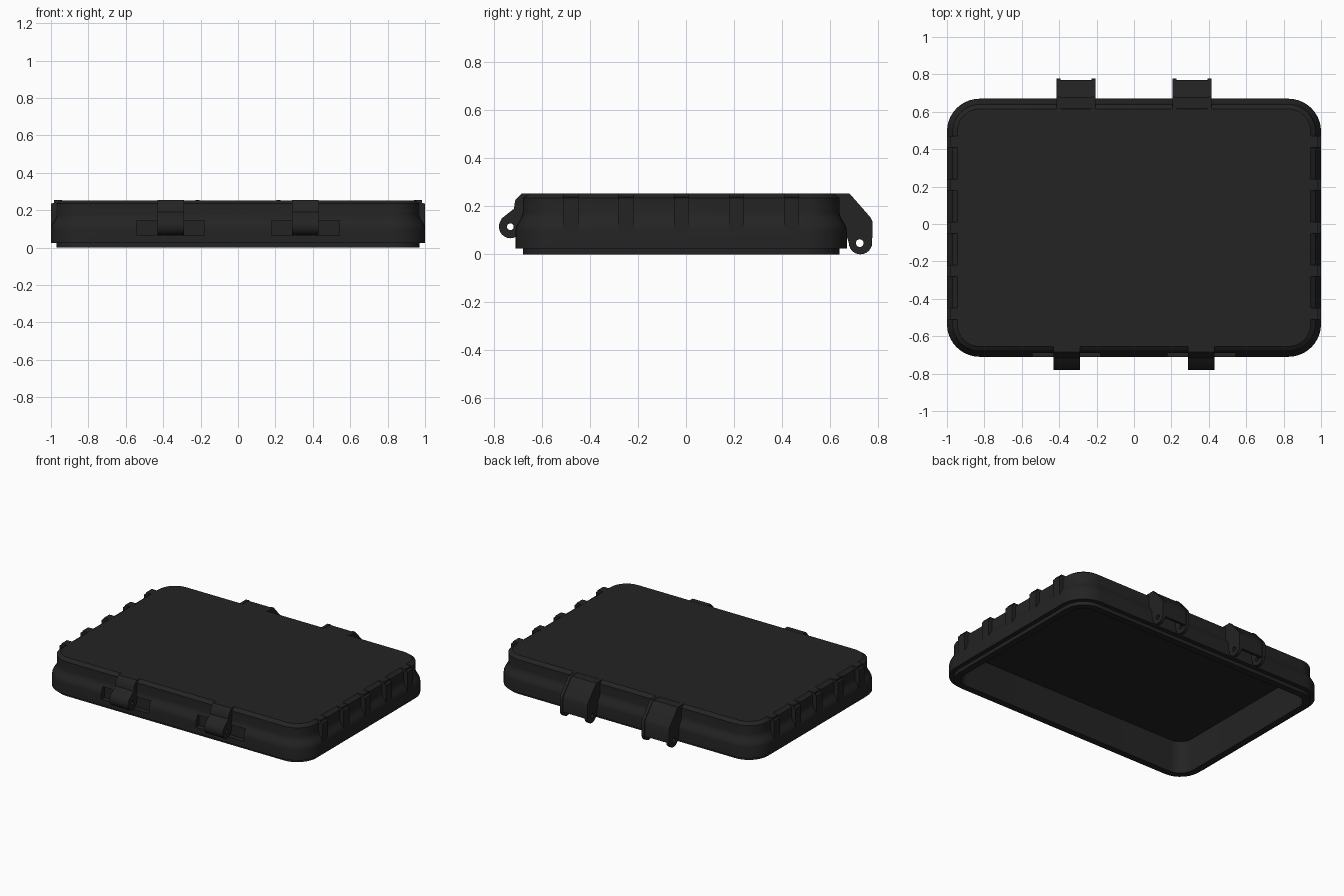
import bpy, bmesh, math
from mathutils import Matrix

if "Cube" in bpy.data.objects:
    bpy.data.objects.remove(bpy.data.objects["Cube"])

mat = bpy.data.materials.new("matte black plastic")
mat.diffuse_color = (0.017, 0.017, 0.017, 1)
mat.use_nodes = True
mat.node_tree.nodes["Principled BSDF"].inputs["Base Color"].default_value = mat.diffuse_color
HX, Y0, Y1, RAD = 1.0, -0.71, 0.67, 0.175      # lid outline


def finish(name, mesh, angle=35):
    ob = bpy.data.objects.new(name, mesh)
    bpy.context.collection.objects.link(ob)
    mesh.materials.clear()
    mesh.materials.append(mat)
    smooth(ob, angle)
    return ob


def smooth(ob, angle=35):
    bpy.ops.object.select_all(action='DESELECT')
    ob.select_set(True)
    bpy.context.view_layer.objects.active = ob
    bpy.ops.object.shade_smooth_by_angle(angle=math.radians(angle))


def box(name, x0, x1, y0, y1, z0, z1):
    bm = bmesh.new()
    bmesh.ops.create_cube(bm, size=1)
    for v in bm.verts:
        v.co = ((x0 + x1) / 2 + v.co.x * (x1 - x0),
                (y0 + y1) / 2 + v.co.y * (y1 - y0),
                (z0 + z1) / 2 + v.co.z * (z1 - z0))
    me = bpy.data.meshes.new(name)
    bm.to_mesh(me)
    bm.free()
    return finish(name, me)


def arc(cy, cz, r, a0, a1, n=12):
    return [(cy + r * math.cos(math.radians(a0 + (a1 - a0) * i / n)),
             cz + r * math.sin(math.radians(a0 + (a1 - a0) * i / n))) for i in range(n + 1)]


def side_plate(name, x, width, outline, hole=None):
    """Outline in (y, z), extruded along x, with an optional round hole."""
    cu = bpy.data.curves.new(name, 'CURVE')
    cu.dimensions, cu.fill_mode, cu.extrude = '2D', 'BOTH', width / 2
    for pts in [outline] + ([arc(*hole, 0, 345, 23)] if hole else []):
        sp = cu.splines.new('POLY')
        sp.points.add(len(pts) - 1)
        for p, (y, z) in zip(sp.points, pts):
            p.co = (y, z, 0, 1)
        sp.use_cyclic_u = True
    tmp = bpy.data.objects.new(name, cu)
    bpy.context.collection.objects.link(tmp)
    bpy.context.view_layer.update()
    dg = bpy.context.evaluated_depsgraph_get()
    me = bpy.data.meshes.new_from_object(tmp.evaluated_get(dg))
    bpy.data.objects.remove(tmp)
    me.transform(Matrix(((0, 0, 1, x), (1, 0, 0, 0), (0, 1, 0, 0), (0, 0, 0, 1))))
    bm = bmesh.new()
    bm.from_mesh(me)
    bmesh.ops.remove_doubles(bm, verts=bm.verts, dist=1e-5)
    bmesh.ops.recalc_face_normals(bm, faces=bm.faces)
    bm.to_mesh(me)
    bm.free()
    return finish(name, me)


# lid shell: rounded-rectangle rings, outside from the top down, then up inside
def ring(bm, inset, z):
    r = max(RAD - inset, 0.03)
    hx, y0, y1 = HX - inset, Y0 + inset, Y1 - inset
    corners = [(hx - r, y1 - r), (-hx + r, y1 - r), (-hx + r, y0 + r), (hx - r, y0 + r)]
    out = []
    for k, (cx, cy) in enumerate(corners):
        for i in range(11):
            a = math.pi / 2 * (k + i / 10)
            out.append(bm.verts.new((cx + r * math.cos(a), cy + r * math.sin(a), z)))
    return out


flare = [(0.015 + 0.015 * math.cos(math.pi * i / 6), 0.175 - 0.075 * i / 6) for i in range(7)]
profile = [(0.055, 0.253), (0.03, 0.235)] + flare + [
    (0, 0.025), (0.03, 0.025), (0.03, 0), (0.075, 0), (0.085, 0.22)]
bm = bmesh.new()
rings = [ring(bm, *p) for p in profile]
for a, b in zip(rings, rings[1:]):
    for i in range(len(a)):
        j = (i + 1) % len(a)
        bm.faces.new((a[i], b[i], b[j], a[j]))
bm.faces.new(rings[0])
bm.faces.new(rings[-1])
bmesh.ops.recalc_face_normals(bm, faces=bm.faces)
me = bpy.data.meshes.new("lid_shell")
bm.to_mesh(me)
bm.free()
lid = finish("lid_shell", me)

# shallow recesses in the front wall behind the latches
for x in (-0.36, 0.36):
    cutter = box("recess_cutter", x - 0.182, x + 0.182, -0.8, -0.676, 0.065, 0.145)
    mod = lid.modifiers.new("recess", 'BOOLEAN')
    mod.object, mod.operation, mod.solver = cutter, 'DIFFERENCE', 'EXACT'
    bpy.context.view_layer.objects.active = lid
    bpy.ops.object.modifier_apply(modifier=mod.name)
    bpy.data.objects.remove(cutter)
smooth(lid)

# grip ribs on both short sides, chamfered at the top
for s in (-1, 1):
    for k in range(5):
        y = -0.48 + 0.23 * k
        rib = box("grip_rib", min(s * 0.94, s), max(s * 0.94, s), y - 0.031, y + 0.031, 0.09, 0.253)
        for v in rib.data.vertices:
            if abs(v.co.x) > 0.99 and v.co.z > 0.2:
                v.co.z = 0.235
        # flat top strip out to the chamfer
        box("rib_top", min(s * 0.94, s * 0.985), max(s * 0.94, s * 0.985),
            y - 0.031, y + 0.031, 0.2, 0.2535)

# front latches with a pin hole
latch = [(-0.65, 0.254), (-0.685, 0.254), (-0.712, 0.225), (-0.717, 0.19), (-0.768, 0.15)] \
    + arc(-0.732, 0.115, 0.048, 150, 360) + [(-0.676, 0.145), (-0.65, 0.18)]
for x in (-0.36, 0.36):
    side_plate("front_latch", x, 0.14, latch, (-0.732, 0.115, 0.014))

# rear hinges: two ears with pin holes and a cover plate between them
ear = [(0.61, 0.254), (0.68, 0.254), (0.698, 0.235), (0.768, 0.155), (0.777, 0.138)] \
    + arc(0.727, 0.049, 0.049, 0, -180) + [(0.665, 0.09), (0.61, 0.12)]
cover = [(0.61, 0.252), (0.676, 0.252), (0.692, 0.235), (0.762, 0.155), (0.771, 0.138),
         (0.771, 0.04), (0.752, 0.04), (0.752, 0.13), (0.68, 0.212), (0.61, 0.225)]
for s in (-1, 1):
    x = s * 0.31
    for e in (-1, 1):
        side_plate("hinge_ear", x + e * 0.094, 0.022, ear, (0.724, 0.047, 0.016))
    side_plate("hinge_cover", x, 0.17, cover)
